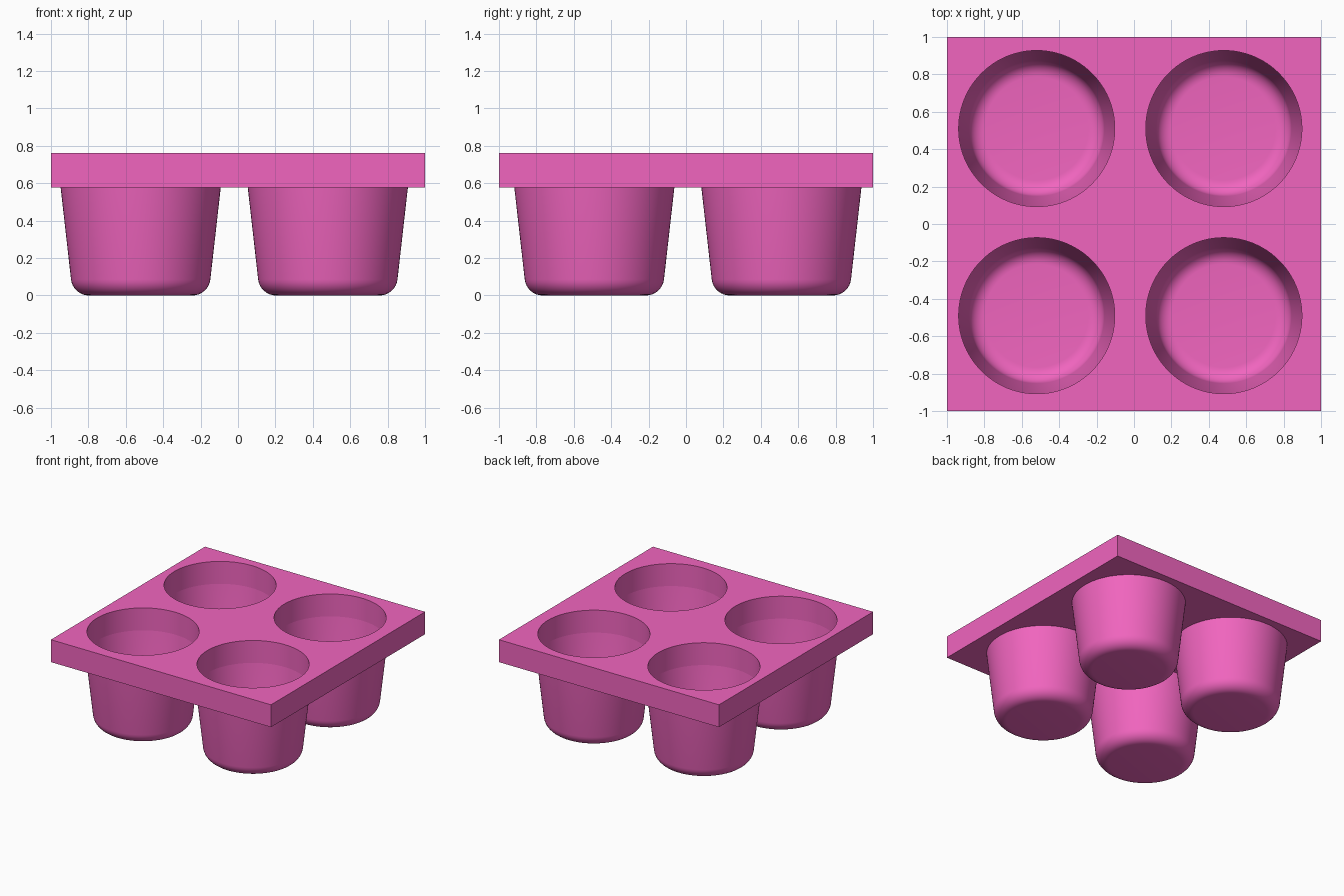
import bpy, bmesh
from math import sin, cos, pi, radians
from mathutils import Vector

if "Cube" in bpy.data.objects:
    bpy.data.objects.remove(bpy.data.objects["Cube"])

TOP, UNDER = 0.762, 0.578      # plate top and underside
RIM, WALL = 0.428, 0.011       # cup radius under the plate, wall thickness
SIDES = 96
CENTRES = [(x, y) for x in (-0.52, 0.48) for y in (-0.49, 0.51)]

pink = bpy.data.materials.new("pink")
pink.diffuse_color = (0.88, 0.13, 0.52, 1)
pink.use_nodes = True
pink.node_tree.nodes["Principled BSDF"].inputs["Base Color"].default_value = pink.diffuse_color


def finish(obj):
    obj.data.materials.clear()
    obj.data.materials.append(pink)
    bpy.ops.object.select_all(action='DESELECT')
    obj.select_set(True)
    bpy.context.view_layer.objects.active = obj
    bpy.ops.object.shade_smooth_by_angle(angle=radians(30))


def half_profile(offset):
    # floor, rounded corner and tapered wall, moved inwards by offset
    cr, cz, r = 0.276, 0.097, 0.097 - offset
    pts = [(0, offset)]
    for i in range(9):
        a = radians(83.6) * i / 8
        pts.append((cr + r * sin(a), cz - r * cos(a)))
    return pts + [(RIM - offset, UNDER)]


def cup_mesh():
    bm = bmesh.new()
    pts = half_profile(0) + half_profile(WALL)[::-1]
    vs = [bm.verts.new((r, 0, z)) for r, z in pts]
    es = [bm.edges.new(p) for p in zip(vs, vs[1:])]
    bmesh.ops.spin(bm, geom=vs + es, cent=(0, 0, 0), axis=(0, 0, 1),
                   angle=2 * pi, steps=SIDES)
    bmesh.ops.remove_doubles(bm, verts=bm.verts, dist=1e-5)
    bmesh.ops.recalc_face_normals(bm, faces=bm.faces)
    me = bpy.data.meshes.new("cup")
    bm.to_mesh(me)
    bm.free()
    return me


# Square plate with four straight holes
bpy.ops.mesh.primitive_cube_add(size=1, location=(0, 0, (TOP + UNDER) / 2))
plate = bpy.context.object
plate.name = "tray_plate"
plate.scale = (2, 2, TOP - UNDER)
bpy.ops.object.transform_apply(location=True, rotation=False, scale=True)

bm = bmesh.new()
for x, y in CENTRES:
    made = bmesh.ops.create_cone(bm, cap_ends=True, segments=SIDES, radius1=RIM - WALL,
                                 radius2=RIM - WALL, depth=0.6)
    bmesh.ops.translate(bm, verts=made["verts"], vec=Vector((x, y, (TOP + UNDER) / 2)))
me = bpy.data.meshes.new("hole_cutter")
bm.to_mesh(me)
bm.free()
cutter = bpy.data.objects.new("hole_cutter", me)
cutter.hide_render = True
bpy.context.collection.objects.link(cutter)
mod = plate.modifiers.new("holes", 'BOOLEAN')
mod.operation = 'DIFFERENCE'
mod.solver = 'EXACT'
mod.object = cutter
bpy.context.view_layer.objects.active = plate
bpy.ops.object.modifier_apply(modifier=mod.name)
bpy.data.objects.remove(cutter)
finish(plate)

# Tapered cups hanging below the holes
for i, (x, y) in enumerate(CENTRES):
    cup = bpy.data.objects.new(f"cup_{i + 1}", cup_mesh())
    cup.location = (x, y, 0)
    bpy.context.collection.objects.link(cup)
    finish(cup)
